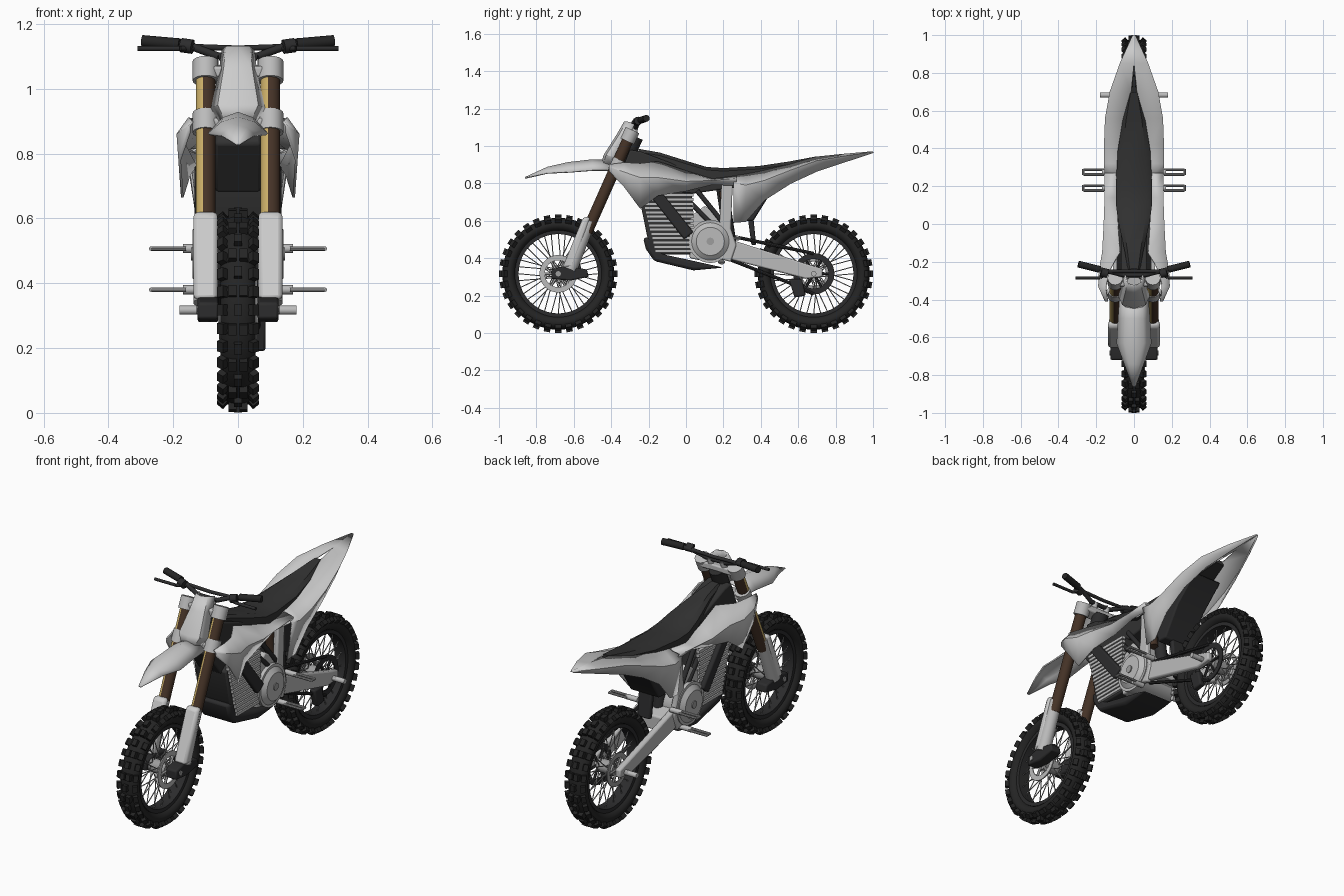
import bpy, bmesh, math
from mathutils import Vector, Matrix

cube = bpy.data.objects.get("Cube")
if cube:
    bpy.data.objects.remove(cube)


def material(name, r, g, b):
    m = bpy.data.materials.new(name)
    m.use_nodes = True
    m.diffuse_color = (r, g, b, 1)
    m.node_tree.nodes["Principled BSDF"].inputs["Base Color"].default_value = (r, g, b, 1)
    return m


PLASTIC = material("light grey plastic", .6, .6, .6)
METAL = material("cast grey metal", .5, .5, .5)
STEEL = material("steel", .34, .34, .34)
RUBBER = material("tyre black", .018, .018, .018)
SEAT = material("seat charcoal", .032, .032, .032)
FRAME = material("frame black", .025, .025, .026)
BROWN = material("fork brown", .06, .033, .02)
GOLD = material("fork gold", .6, .43, .14)
made = []


def finish(name, bm, mat, mirror=False, solid=0, bevel=0):
    bmesh.ops.recalc_face_normals(bm, faces=bm.faces)
    me = bpy.data.meshes.new(name)
    bm.to_mesh(me)
    bm.free()
    me.materials.append(mat)
    ob = bpy.data.objects.new(name, me)
    bpy.context.scene.collection.objects.link(ob)
    if mirror:
        ob.modifiers.new("mirror", "MIRROR")
    if solid:
        s = ob.modifiers.new("thickness", "SOLIDIFY")
        s.thickness, s.offset = solid, 0
    if bevel:
        b = ob.modifiers.new("bevel", "BEVEL")
        b.width, b.segments = bevel, 2
    made.append(ob)
    return ob


def add_rod(bm, a, b, r, n=16, r2=None):
    a, b = Vector(a), Vector(b)
    d = b - a
    m = Matrix.Translation((a + b) / 2) @ d.to_track_quat("Z", "Y").to_matrix().to_4x4()
    bmesh.ops.create_cone(bm, cap_ends=True, segments=n, radius1=r,
                          radius2=r if r2 is None else r2, depth=d.length, matrix=m)


def rods(name, segments, r, mat, mirror=True, n=16, r2=None):
    bm = bmesh.new()
    for a, b in segments:
        add_rod(bm, a, b, r, n, r2)
    return finish(name, bm, mat, mirror)


def slab(name, outline, x0, x1, mat, mirror=False, bevel=.008):
    """Side outline of (y, z) points extruded across x."""
    bm = bmesh.new()
    f = bm.faces.new([bm.verts.new((x0, y, z)) for y, z in outline])
    ext = bmesh.ops.extrude_face_region(bm, geom=[f])
    bmesh.ops.translate(bm, vec=(x1 - x0, 0, 0),
                        verts=[v for v in ext["geom"] if isinstance(v, bmesh.types.BMVert)])
    return finish(name, bm, mat, mirror, bevel=bevel)


def sheet(name, rows, mat, mirror=True, solid=.008, closed=False):
    """Surface through rows of points; closed rows become a capped loft."""
    bm = bmesh.new()
    grid = [[bm.verts.new(p) for p in row] for row in rows]
    n = len(rows[0])
    for r, s in zip(grid, grid[1:]):
        for i in range(n if closed else n - 1):
            j = (i + 1) % n
            bm.faces.new((r[i], r[j], s[j], s[i]))
    if closed:
        bm.faces.new(grid[0])
        bm.faces.new(grid[-1])
    return finish(name, bm, mat, mirror, solid)


def lathe(name, profile, centre, mat, n=56):
    """Closed (x, radius) profile spun about an axle."""
    y, z = centre
    rows = []
    for x, r in profile + profile[:1]:
        rows.append([(x, y + r * math.cos(t * math.tau / n), z + r * math.sin(t * math.tau / n))
                     for t in range(n)])
    bm = bmesh.new()
    grid = [[bm.verts.new(p) for p in row] for row in rows[:-1]]
    for k, ring in enumerate(grid):
        nxt = grid[(k + 1) % len(grid)]
        for i in range(n):
            j = (i + 1) % n
            bm.faces.new((ring[i], ring[j], nxt[j], nxt[i]))
    return finish(name, bm, mat)


def ring(name, x, r0, r1, centre, mat, half=.003):
    return lathe(name, [(x - half, r0), (x + half, r0), (x + half, r1), (x - half, r1)], centre, mat)


# Wheels: tyre, knobs, rim, hub, spokes and brake discs
def wheel(prefix, cy, cz=.317):
    c = (cy, cz)
    oval = [(.054 * math.cos(k * math.tau / 16), .262 + .037 * math.sin(k * math.tau / 16))
            for k in range(16)]
    lathe(prefix + "_tyre", oval, c, RUBBER)
    ring(prefix + "_rim", 0, .212, .232, c, FRAME, .034)
    bm = bmesh.new()
    count = 32
    for i in range(count):
        spin = Matrix.Translation((0, cy, cz)) @ Matrix.Rotation(i * math.tau / count, 4, "X")
        middle = (-.017, .017) if i % 2 else (0,)
        for x, r, tilt in [(m, .301, 0) for m in middle] + [(-.046, .286, -.7), (.046, .286, .7)]:
            m = spin @ Matrix.Translation((x, 0, r)) @ Matrix.Rotation(tilt, 4, "Y")
            bmesh.ops.create_cube(bm, size=1, matrix=m @ Matrix.Diagonal((.025, .034, .031, 1)))
    finish(prefix + "_knobs", bm, RUBBER)
    spokes = []
    for i in range(36):
        side, lean = (-1, 1)[i % 2], (-.5, .5)[i // 2 % 2]
        a = i * math.tau / 36
        spokes.append(((side * .032, cy + .035 * math.cos(a + lean), cz + .035 * math.sin(a + lean)),
                       (side * .008, cy + .215 * math.cos(a), cz + .215 * math.sin(a))))
    rods(prefix + "_spokes", spokes, .0028, STEEL, False, 5)
    rods(prefix + "_hub", [((-.05, cy, cz), (.05, cy, cz))], .036, STEEL, False, 24)


def disc(name, x, c, radius, mat):
    ring(name, x, radius * .72, radius, c, mat)
    arms = [((x, c[0], c[1]), (x, c[0] + radius * .75 * math.cos(k * math.pi / 3),
                               c[1] + radius * .75 * math.sin(k * math.pi / 3))) for k in range(6)]
    rods(name + "_arms", arms, .007, mat, False, 6)


front, rear = (-.683, .317), (.683, .317)
wheel("front", front[0])
wheel("rear", rear[0])
disc("front_brake_disc", .055, front, .1, METAL)
disc("rear_brake_disc", -.055, rear, .09, STEEL)
disc("rear_sprocket", .058, rear, .11, FRAME)
rods("axles", [((0, y, z), (.13, y, z)) for y, z in (front, rear)], .014, STEEL)
rods("rear_axle_nuts", [((.1, *rear), (.18, *rear))], .014, METAL)

# Forks: tubes are gold on their front outer-right faces, brown elsewhere
for side, label in ((1, "left"), (-1, "right")):
    x = side * .1
    tube = rods(label + "_fork_tube", [((x, -.53, .54), (x, -.29, 1.08))], .03, BROWN, False, 24)
    tube.data.materials.append(GOLD)
    for p in tube.data.polygons:
        if p.normal.x < -.3 and p.normal.y < 0:
            p.material_index = 1
rods("fork_lowers", [((.1, -.62, .34), (.1, -.515, .6))], .038, METAL, n=20, r2=.033)
slab("fork_guards", [(-.66, .35), (-.55, .62), (-.51, .62), (-.6, .35)], .062, .138, PLASTIC, True, .015)
slab("axle_lugs", [(-.72, .29), (-.72, .34), (-.64, .36), (-.53, .34), (-.52, .3), (-.62, .28)],
     .06, .125, FRAME, True)
slab("brake_caliper", [(-.62, .3), (-.63, .37), (-.57, .38), (-.55, .31)], .04, .075, FRAME)
for name, y, z in (("lower_clamp", -.365, .895), ("upper_clamp", -.3, 1.055)):
    rods(name + "_rings", [((.1, y - .014, z - .03), (.1, y + .014, z + .03))], .04, METAL, n=20)
    slab(name, [(y - .03, z - .02), (y - .03, z + .015), (y + .04, z + .02), (y + .04, z - .015)],
         -.1, .1, METAL)
rods("steering_head", [((0, -.36, .85), (0, -.27, 1.05))], .042, FRAME, False)

# Handlebar, grips and levers
bar = [(0, -.27, 1.1), (.06, -.27, 1.1), (.14, -.25, 1.13), (.28, -.215, 1.147)]
rods("handlebar", list(zip(bar, bar[1:])), .012, FRAME)
rods("grips", [((.18, -.241, 1.138), (.295, -.212, 1.148))], .018, RUBBER)
rods("crossbar", [((0, -.25, 1.125), (.14, -.25, 1.13))], .009, FRAME)
rods("bar_mounts", [((.04, -.28, 1.06), (.04, -.27, 1.105))], .016, METAL)
rods("levers", [((.13, -.25, 1.125), (.18, -.285, 1.125)), ((.18, -.285, 1.125), (.31, -.285, 1.125))],
     .008, FRAME)
rods("lever_clamps", [((.14, -.265, 1.13), (.175, -.255, 1.135))], .022, FRAME)

# Front plate and fender
sheet("number_plate", [[(0, y - .012, z), (.75 * w, y, z), (w, y + .045, z - .01)] for z, y, w in
      ((1.13, -.315, .046), (1.06, -.355, .056), (.95, -.425, .08), (.9, -.44, .05))], PLASTIC)
sheet("front_fender", [[(0, y, z), (.55 * w, y, z - .3 * d), (w, y, z - d)] for y, z, w, d in
      ((-.86, .83, .006, .002), (-.74, .885, .05, .03), (-.63, .91, .09, .05),
       (-.5, .925, .082, .055), (-.4, .92, .075, .05))], PLASTIC)

# Body panels: each row gives y, then top, crease and bottom as (x, z)
def panel(name, rows):
    sheet(name, [[(x, y, z) for x, z in pts] for y, *pts in rows], PLASTIC)


panel("side_shrouds", [
    (-.41, (.14, .9), (.15, .885), (.15, .865)), (-.33, (.15, .91), (.186, .86), (.18, .78)),
    (-.245, (.13, .905), (.182, .83), (.172, .665)), (-.15, (.075, .915), (.165, .83), (.15, .735)),
    (0, (.085, .865), (.157, .81), (.13, .76)), (.14, (.092, .822), (.152, .815), (.125, .795)),
    (.27, (.09, .838), (.152, .825), (.13, .79))])
panel("rear_fender", [
    (.255, (.09, .838), (.152, .8), (.125, .59)), (.32, (.088, .847), (.155, .79), (.125, .595)),
    (.42, (.08, .867), (.155, .815), (.13, .71)), (.56, (.055, .9), (.15, .87), (.125, .8)),
    (.7, (.015, .94), (.125, .92), (.1, .865)), (.85, (0, .955), (.072, .945), (.055, .915)),
    (1, (0, .968), (.004, .967), (.004, .964))])

# Seat
sheet("seat", [[(-w, y, lo), (-w, y, hi - .016), (-.7 * w, y, hi), (.7 * w, y, hi),
                (w, y, hi - .016), (w, y, lo)] for y, w, hi, lo in
      ((-.255, .03, .985, .95), (-.14, .05, .965, .92), (.02, .085, .915, .855), (.11, .096, .888, .82),
       (.2, .096, .882, .825), (.39, .086, .893, .85), (.55, .06, .917, .885), (.7, .025, .945, .925))],
      SEAT, False, 0, True)

# Frame and rear subframe
slab("frame_spine", [(-.3, .98), (-.24, .97), (.05, .86), (.28, .82), (.28, .78), (0, .74),
                     (-.24, .68), (-.36, .83)], -.07, .07, SEAT)
slab("frame_spars", [(-.2, .745), (-.14, .765), (.04, .54), (-.01, .5)], .1, .135, FRAME, True)
slab("subframe", [(.26, .82), (.6, .89), (.46, .76), (.36, .6), (.3, .6)], -.09, .09, FRAME)
slab("mud_flap", [(.33, .62), (.36, .62), (.375, .47), (.35, .47)], -.04, .04, FRAME)
rods("frame_struts", [((.09, .06, .76), (.1, .19, .6)), ((.09, .02, .7), (.1, .14, .58))], .013, FRAME)
slab("pivot_plates", [(.17, .4), (.19, .8), (.25, .8), (.24, .56), (.27, .47), (.24, .38)],
     .085, .115, METAL, True)
rods("shock_body", [((0, .19, .8), (0, .24, .46))], .032, FRAME, False)
rods("shock_reservoir", [((.05, .2, .76), (.05, .22, .62))], .024, BROWN, False)

# Finned battery, motor and skid plate
slab("battery", [(-.245, .7), (-.15, .76), (.03, .75), (.06, .42), (-.15, .42), (-.2, .48)],
     -.098, .098, SEAT)
for k in range(14):
    z = .43 + k * .023
    y = -.165 - .075 * k / 13
    slab("battery_fin", [(y, z), (y, z + .016), (.04, z + .016), (.04, z)], .09, .112, METAL, True, 0)
rods("motor", [((0, .13, .49), (.12, .13, .49))], .115, METAL, n=40)
rods("motor_cover", [((.12, .13, .49), (.14, .13, .49))], .1, METAL, n=40, r2=.075)
rods("motor_cap", [((.14, .13, .49), (.145, .13, .49))], .02, STEEL, n=20)
slab("gear_case", [(.02, .62), (.1, .68), (.2, .62), (.23, .42), (.12, .38), (.02, .4)], -.1, .1, METAL)
slab("skid_plate", [(-.23, .51), (-.17, .51), (-.12, .42), (.02, .39), (.2, .35), (.04, .335),
                    (-.17, .385), (-.215, .45)], -.1, .1, FRAME, bevel=.015)

# Swingarm, chain and foot pegs
slab("swingarm", [(.18, .53), (.27, .49), (.66, .365), (.73, .345), (.73, .3), (.64, .29),
                  (.25, .39), (.18, .42)], .075, .108, METAL, True)
slab("swingarm_bridge", [(.2, .51), (.32, .47), (.32, .39), (.2, .43)], -.08, .08, METAL)
rods("chain", [((.06, .14, .54), (.06, .683, .425)), ((.06, .14, .43), (.06, .6, .25)),
               ((.06, .6, .25), (.06, .683, .208))], .009, FRAME, False, 8)
slab("chain_guide", [(.55, .29), (.62, .29), (.64, .2), (.58, .19)], .05, .085, FRAME)
for name, y, z in (("rider_pegs", .19, .38), ("rear_pegs", .275, .507)):
    rods(name, [((.16, y + d, z), (.268, y + d, z)) for d in (-.013, .013)] +
         [((.268, y - .016, z), (.268, y + .016, z))], .007, STEEL, n=8)
    rods(name + "_mounts", [((.1, y, z), (.17, y, z))], .014, METAL, n=12)

# Smooth shading with sharp edges kept
bpy.ops.object.select_all(action="DESELECT")
for ob in made:
    ob.select_set(True)
bpy.context.view_layer.objects.active = made[0]
bpy.ops.object.shade_smooth_by_angle(angle=math.radians(35))
